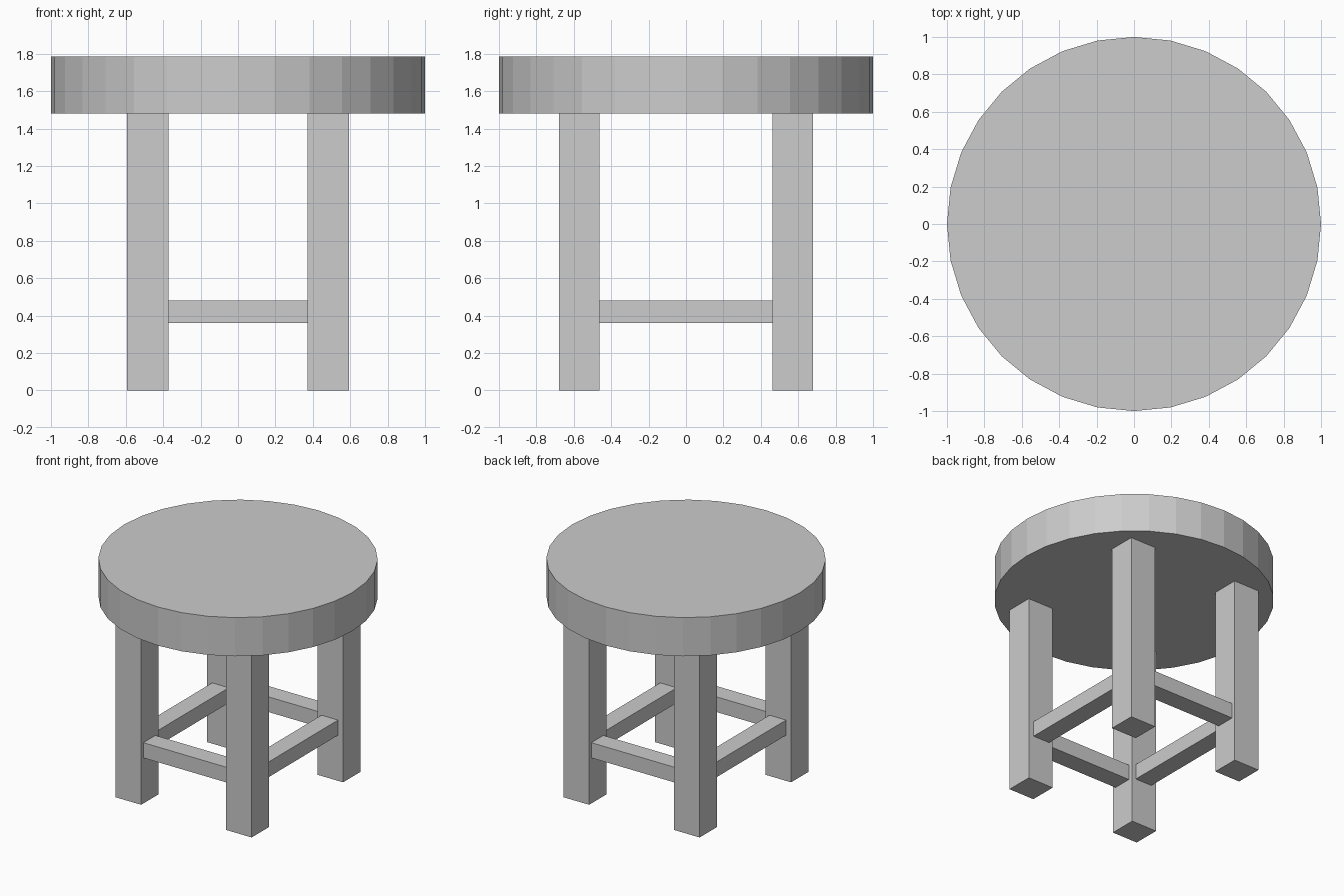
import bpy
import math

cube = bpy.data.objects.get("Cube")
if cube:
    bpy.data.objects.remove(cube, do_unlink=True)

# One plain colour for the whole stool
GREY = (0.604, 0.604, 0.604, 1.0)
grey = bpy.data.materials.new("plain grey")
grey.use_nodes = True
grey.diffuse_color = GREY
grey.node_tree.nodes["Principled BSDF"].inputs["Base Color"].default_value = GREY

SEAT_BOTTOM, SEAT_TOP = 1.48, 1.785
RAIL_BOTTOM, RAIL_TOP = 0.36, 0.48
LEG_X = (0.372, 0.594)    # inner and outer faces of a leg
LEG_Y = (0.463, 0.678)
RAIL_X = (0.405, 0.55)    # inner and outer faces of a side rail
RAIL_Y = (0.50, 0.65)     # inner and outer faces of a front or back rail


def box(name, x, y, z):
    """Axis-aligned box from its (low, high) extents."""
    spans = [sorted(s) for s in (x, y, z)]
    bpy.ops.mesh.primitive_cube_add(size=1, location=[sum(s) / 2 for s in spans])
    ob = bpy.context.object
    ob.name = name
    ob.scale = [s[1] - s[0] for s in spans]
    bpy.ops.object.transform_apply(location=False, rotation=False, scale=True)
    ob.data.materials.append(grey)


def side(span, sign):
    return [v * sign for v in span]


# Round faceted seat
bpy.ops.mesh.primitive_cylinder_add(
    vertices=32, radius=1, depth=SEAT_TOP - SEAT_BOTTOM,
    location=(0, 0, (SEAT_TOP + SEAT_BOTTOM) / 2))
seat = bpy.context.object
seat.name = "seat"
seat.data.materials.append(grey)

# Four square legs
for y_name, sy in (("front", -1), ("back", 1)):
    for x_name, sx in (("left", 1), ("right", -1)):
        box(f"{y_name}_{x_name}_leg", side(LEG_X, sx), side(LEG_Y, sy),
            (0, SEAT_BOTTOM))

# Four rails fitted between the legs
rail_z = (RAIL_BOTTOM, RAIL_TOP)
for name, s in (("front", -1), ("back", 1)):
    box(f"{name}_rail", (-LEG_X[0], LEG_X[0]), side(RAIL_Y, s), rail_z)
for name, s in (("left", 1), ("right", -1)):
    box(f"{name}_rail", side(RAIL_X, s), (-LEG_Y[0], LEG_Y[0]), rail_z)
